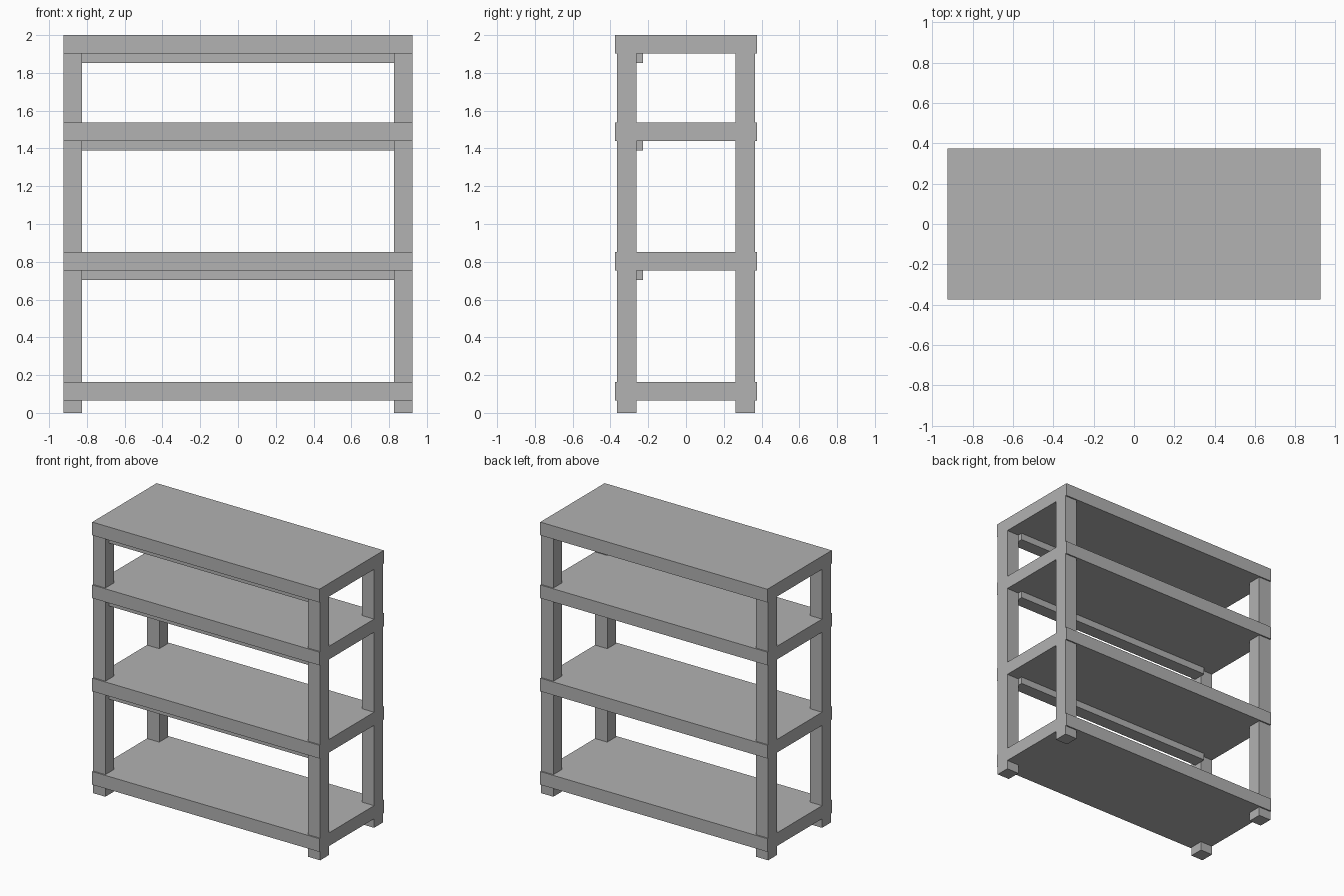
import bpy

cube = bpy.data.objects.get("Cube")
if cube:
    bpy.data.objects.remove(cube, do_unlink=True)

grey = bpy.data.materials.new("plain_grey")
grey.use_nodes = True
colour = (0.445, 0.445, 0.445, 1)
grey.diffuse_color = colour
grey.node_tree.nodes["Principled BSDF"].inputs["Base Color"].default_value = colour


def board(name, x, y, z):
    """Box spanning the (low, high) range on each axis."""
    spans = (x, y, z)
    bpy.ops.mesh.primitive_cube_add(size=1, location=[(a + b) / 2 for a, b in spans])
    ob = bpy.context.object
    ob.name = name
    ob.scale = [b - a for a, b in spans]
    bpy.ops.object.transform_apply(location=False, rotation=False, scale=True)
    ob.data.materials.append(grey)
    return ob


HALF_W, HALF_D = 0.925, 0.375
THICK = 0.097
LEG_IN_X, LEG_IN_Y, LEG_OUT_Y = 0.825, 0.262, 0.365

# Shelf slabs, the upper three carried by a front support rail
shelves = {"bottom": 0.066, "lower": 0.754, "upper": 1.44, "top": 2 - THICK}
for level, z in shelves.items():
    board(level + "_shelf", (-HALF_W, HALF_W), (-HALF_D, HALF_D), (z, z + THICK))
    if level != "bottom":
        board(level + "_support_rail", (-LEG_IN_X, LEG_IN_X), (-0.325, -0.227), (z - 0.05, z))

# Four corner legs, flush with the shelf ends and slightly inset front and back
for side, sx in (("left", 1), ("right", -1)):
    for end, sy in (("front", -1), ("back", 1)):
        board(f"{end}_{side}_leg",
              sorted((sx * LEG_IN_X, sx * HALF_W)),
              sorted((sy * LEG_IN_Y, sy * LEG_OUT_Y)),
              (0, shelves["top"]))
